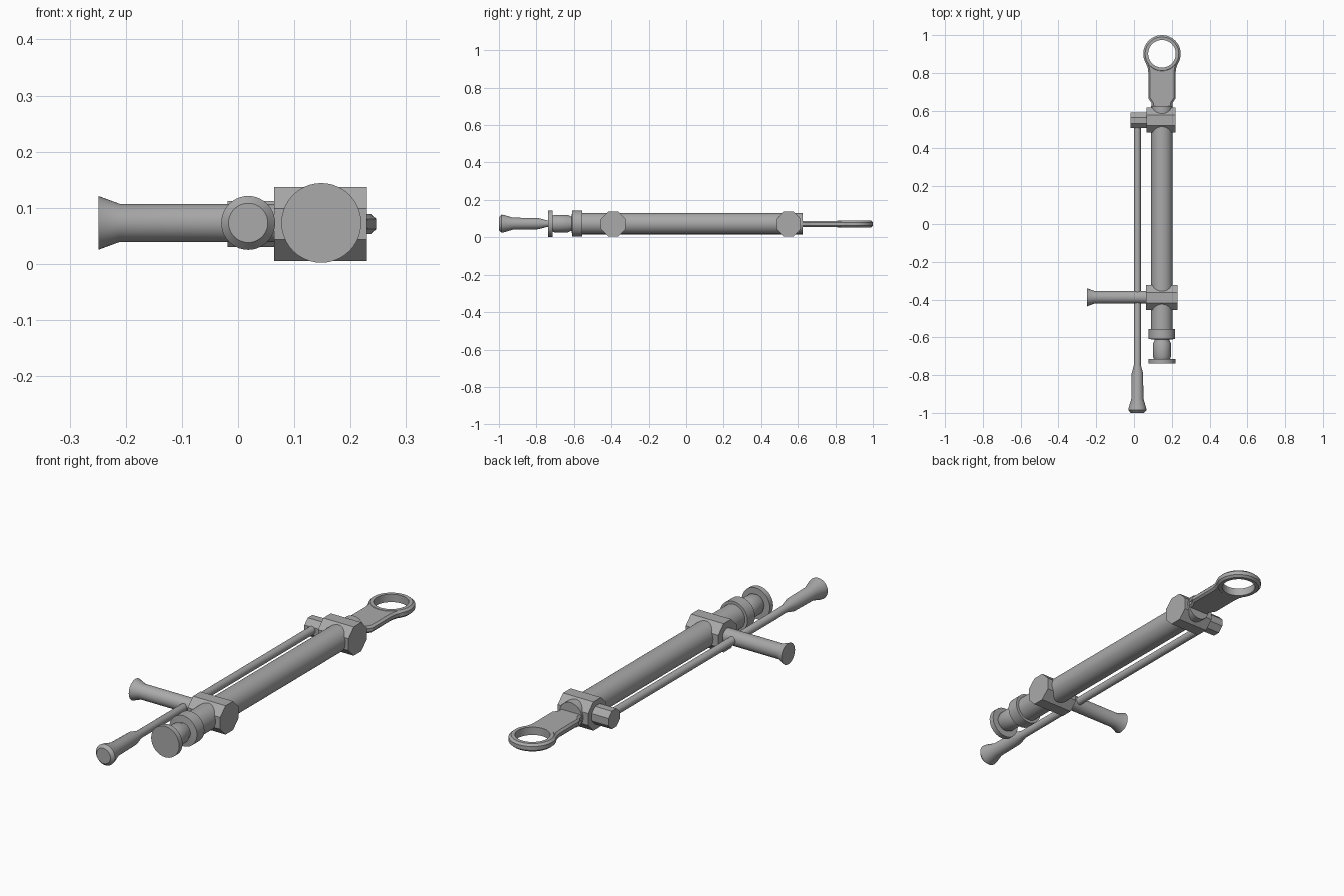
import bpy, bmesh, math
from mathutils import Vector

if "Cube" in bpy.data.objects:
    bpy.data.objects.remove(bpy.data.objects["Cube"])

Z = 0.073      # common axis height
TUBE_X = 0.148
ROD_X = 0.018

steel = bpy.data.materials.new("dark_steel")
steel.diffuse_color = (0.4, 0.4, 0.4, 1)
steel.use_nodes = True
steel.node_tree.nodes["Principled BSDF"].inputs["Base Color"].default_value = steel.diffuse_color


def finish(name, bm, angle=30):
    bmesh.ops.remove_doubles(bm, verts=bm.verts, dist=1e-5)
    bmesh.ops.recalc_face_normals(bm, faces=bm.faces)
    me = bpy.data.meshes.new(name)
    bm.to_mesh(me)
    bm.free()
    me.materials.append(steel)
    ob = bpy.data.objects.new(name, me)
    bpy.context.collection.objects.link(ob)
    bpy.ops.object.select_all(action='DESELECT')
    ob.select_set(True)
    bpy.context.view_layer.objects.active = ob
    bpy.ops.object.shade_smooth_by_angle(angle=math.radians(angle))
    return ob


def lathe(name, profile, origin, axis, sides=40, turn=0.0, closed=False):
    """Revolve (position, radius) pairs around the x, y or z axis through origin."""
    d = Vector([axis == c for c in 'xyz'])
    u, v = Vector((d.y, d.z, d.x)), Vector((d.z, d.x, d.y))
    bm = bmesh.new()
    rings = []
    for t, r in profile:
        ring = []
        for i in range(sides):
            a = turn + 2 * math.pi * i / sides
            ring.append(bm.verts.new(Vector(origin) + d * t + (u * math.cos(a) + v * math.sin(a)) * r))
        rings.append(ring)
    pairs = list(zip(rings, rings[1:]))
    if closed:
        pairs.append((rings[-1], rings[0]))
    else:
        bm.faces.new(rings[0])
        bm.faces.new(rings[-1])
    for a, b in pairs:
        for i in range(sides):
            j = (i + 1) % sides
            bm.faces.new((a[i], a[j], b[j], b[i]))
    return finish(name, bm)


def octagon(name, x0, x1, y, flat_radius):
    r = flat_radius / math.cos(math.pi / 8)
    lathe(name, [(x0, r), (x1, r)], (0, y, Z - 0.002), 'x', 8, math.pi / 8)


# Main tube and end collars
lathe("main_tube", [(-0.57, 0.057), (0.625, 0.057)], (TUBE_X, 0, Z), 'y')
lathe("end_knob", [(-0.739, 0.071), (-0.715, 0.071), (-0.715, 0.042), (-0.704, 0.047),
                   (-0.632, 0.047), (-0.616, 0.039), (-0.612, 0.039), (-0.609, 0.070),
                   (-0.555, 0.070)], (TUBE_X, 0, Z), 'y')

# Octagonal clamp blocks and the rod stop
octagon("rear_block", 0.066, 0.220, 0.55, 0.066)
octagon("front_block", 0.064, 0.229, -0.39, 0.066)
octagon("rod_stop", -0.019, 0.08, 0.548, 0.041)

# Long thin rod with flared grip
lathe("long_rod", [(-1.0, 0.035), (-0.986, 0.048), (-0.972, 0.046), (-0.925, 0.032), (-0.79, 0.030),
                   (-0.745, 0.018), (0.53, 0.018)], (ROD_X, 0, Z), 'y')

# Side grip
lathe("side_grip", [(-0.249, 0.048), (-0.211, 0.034), (0.08, 0.034)], (0, -0.388, Z), 'x')

# Eye ring: straight bore, flat top, chamfered rim
EYE_Y = 0.901
lathe("eye_ring", [(-0.010, 0.099), (-0.019, 0.089), (-0.019, 0.073),
                   (0.017, 0.073), (0.017, 0.089), (0.008, 0.099)],
      (TUBE_X, EYE_Y, Z - 0.001), 'z', 48, 0, True)

# Flat tang joining the tube to the eye
half = [(0.055, 0.60), (0.055, 0.640), (0.072, 0.665), (0.072, 0.80), (0.075, 0.825), (0.084, 0.85)]
arc = [(0.084 * math.cos(math.radians(a)), EYE_Y + 0.084 * math.sin(math.radians(a)))
       for a in range(-35, -146, -10)]
outline = half + arc + [(-x, y) for x, y in reversed(half)]
bm = bmesh.new()
face = bm.faces.new([bm.verts.new((TUBE_X + x, y, Z - 0.0185)) for x, y in outline])
top = bmesh.ops.extrude_face_region(bm, geom=[face])
bmesh.ops.translate(bm, vec=(0, 0, 0.033), verts=[g for g in top['geom'] if isinstance(g, bmesh.types.BMVert)])
# Chamfer only the outside rim, leaving the edge against the eye square
rim = [e for e in bm.edges
       if abs(e.verts[0].co.z - e.verts[1].co.z) < 1e-5
       and not all((Vector((v.co.x - TUBE_X, v.co.y - EYE_Y))).length < 0.09 for v in e.verts)]
bmesh.ops.bevel(bm, geom=rim, offset=0.009, segments=1, affect='EDGES', clamp_overlap=True)
finish("eye_tang", bm)
